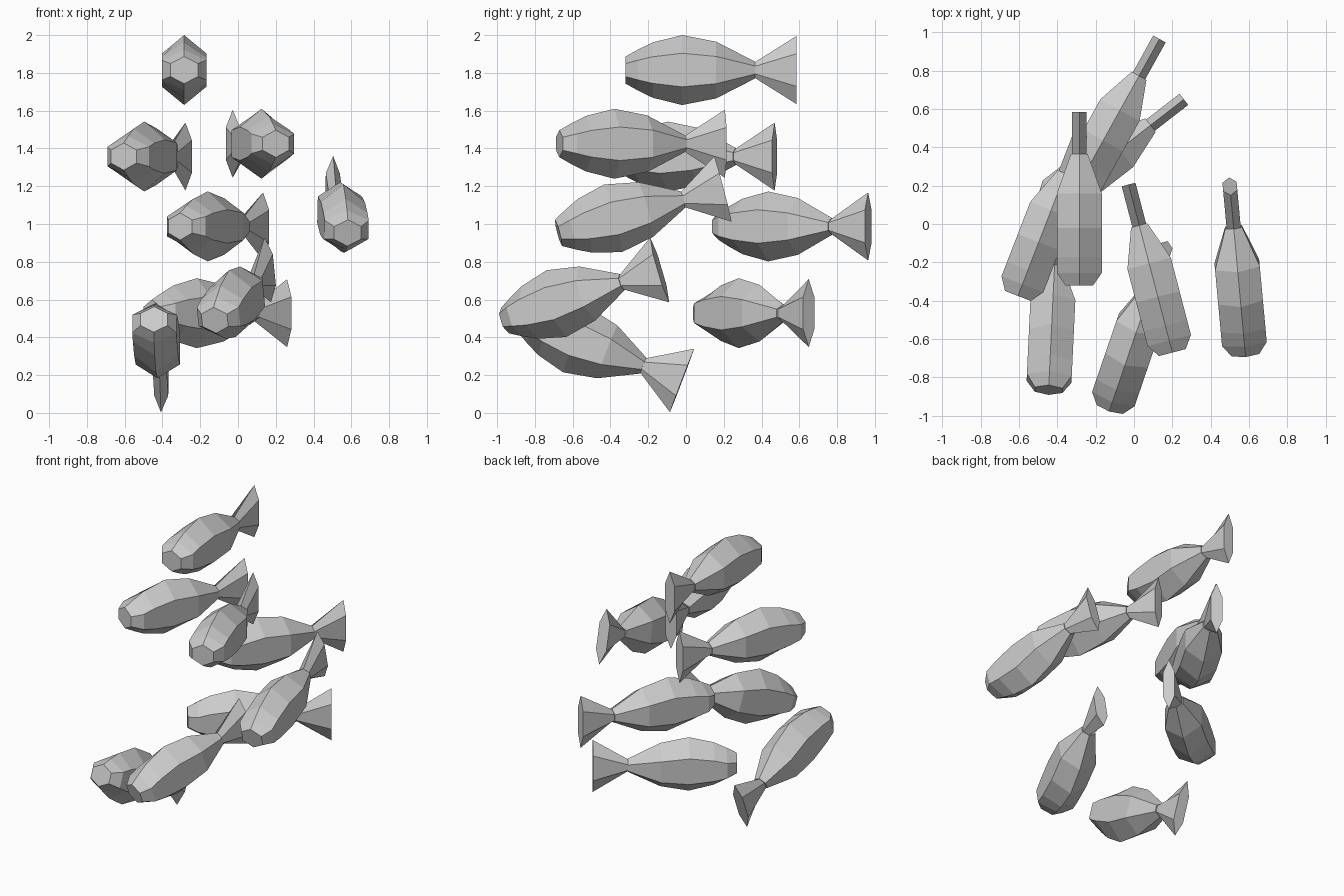
import bpy, bmesh
from mathutils import Vector, Matrix

if "Cube" in bpy.data.objects:
    bpy.data.objects.remove(bpy.data.objects["Cube"])

# Fish profile: distance from nose, half width, half height
BODY = [(0, .072, .072), (.065, .117, .108), (.145, .117, .147), (.30, .117, .185),
        (.48, .117, .15), (.685, .044, .045)]
TAIL = [(.685, .037, .042), (.905, .037, .18)]


def loft(bm, rings):
    """Closed six-sided loft along +y, ridge up and down, flat sides."""
    loops = []
    for y, w, h in rings:
        pts = [(0, h), (w, h * .48), (w, -h * .48), (0, -h), (-w, -h * .48), (-w, h * .48)]
        loops.append([bm.verts.new((x, y, z)) for x, z in pts])
    for a, b in zip(loops, loops[1:]):
        for i in range(6):
            j = (i + 1) % 6
            bm.faces.new((a[i], a[j], b[j], b[i]))
    bm.faces.new(loops[0])
    bm.faces.new(loops[-1])


# Shared fish mesh: body and tail fin
bm = bmesh.new()
loft(bm, BODY)
loft(bm, TAIL)
bmesh.ops.recalc_face_normals(bm, faces=bm.faces)
mesh = bpy.data.meshes.new("fish")
bm.to_mesh(mesh)
bm.free()

# School: nose point and tail point of each fish
SCHOOL = [((-.285, -.32, 1.815), (-.285, .585, 1.815)),
          ((-.605, -.375, 1.357), (-.28, .465, 1.357)),
          ((-.306, .173, .987), (.133, .965, .987)),
          ((.2, -.67, 1.425), (-.028, .205, 1.425)),
          ((.58, -.675, .953), (.5, .193, 1.185)),
          ((-.123, -.957, .49), (.157, -.14, .757)),
          ((-.455, .095, .528), (.26, .65, .528)),
          ((-.445, -.865, .495), (-.405, -.022, .172))]

for n, (nose, tail) in enumerate(SCHOOL, 1):
    ahead = (Vector(tail) - Vector(nose)).normalized()
    side = ahead.cross(Vector((0, 0, 1))).normalized()
    up = side.cross(ahead)
    fish = bpy.data.objects.new(f"fish_{n}", mesh)
    rot = Matrix((side, ahead, up)).transposed().to_4x4()
    fish.matrix_world = Matrix.Translation(nose) @ rot
    bpy.context.collection.objects.link(fish)
